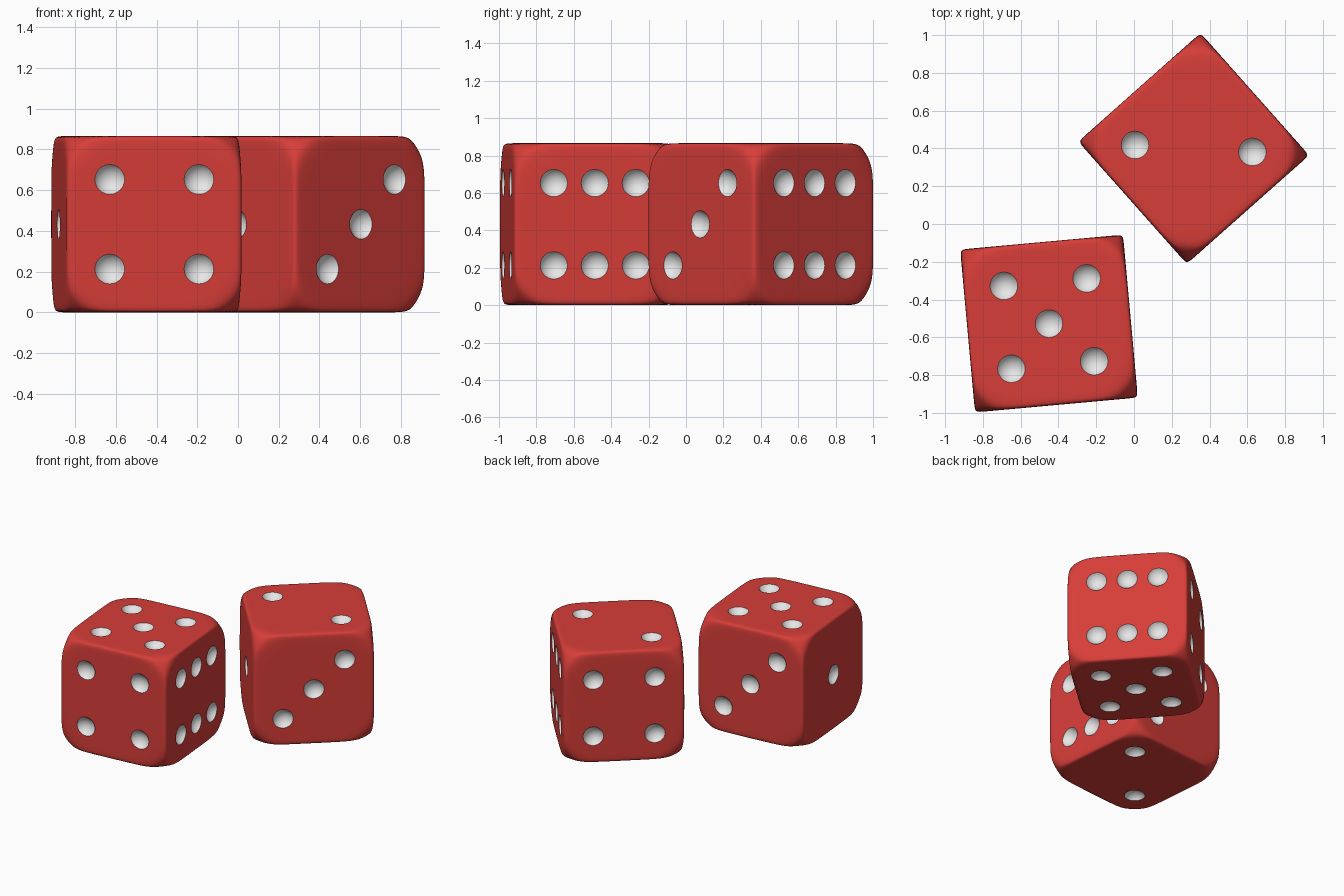
import bpy, bmesh, math
from mathutils import Matrix, Vector

if "Cube" in bpy.data.objects:
    bpy.data.objects.remove(bpy.data.objects["Cube"])

SIZE = 0.866
H = SIZE / 2          # half the cube
BALL = 0.678          # sphere that trims the corners
STEP = 0.22           # pip spacing
PIP_R, PIP_DEPTH = 0.073, 0.042


def material(name, rgb):
    m = bpy.data.materials.new(name)
    m.diffuse_color = (*rgb, 1)
    m.use_nodes = True
    m.node_tree.nodes["Principled BSDF"].inputs["Base Color"].default_value = m.diffuse_color
    return m


MATS = [material("red body", (0.68, 0.047, 0.04)), material("white pips", (0.8, 0.8, 0.8))]


def new_object(name, bm):
    mesh = bpy.data.meshes.new(name)
    bm.to_mesh(mesh)
    bm.free()
    for m in MATS:
        mesh.materials.append(m)
    ob = bpy.data.objects.new(name, mesh)
    bpy.context.collection.objects.link(ob)
    return ob


# body: gridded cube pulled onto a softened cube-and-sphere intersection
def body():
    bm = bmesh.new()
    bmesh.ops.create_cube(bm, size=2)
    bmesh.ops.subdivide_edges(bm, edges=bm.edges[:], cuts=35, use_grid_fill=True)
    for v in bm.verts:
        p = Vector([math.sin(c * math.pi / 2) * H for c in v.co])
        terms = [abs(c) / H for c in p] + [p.length / BALL]
        v.co = p / sum(t ** 40 for t in terms) ** (1 / 40)
    bmesh.ops.recalc_face_normals(bm, faces=bm.faces[:])
    return new_object("die_body", bm)


# pip layouts as (right, up) grid steps on each face
RISING = [(-1, -1), (1, 1)]
CORNERS = RISING + [(-1, 1), (1, -1)]
FACES = [
    ((0, 0, 1), CORNERS + [(0, 0)]),
    ((0, 0, -1), RISING),
    ((0, -1, 0), CORNERS),
    ((0, 1, 0), RISING + [(0, 0)]),
    ((1, 0, 0), CORNERS + [(0, -1), (0, 1)]),
    ((-1, 0, 0), [(0, 0)]),
]


# shallow round recesses, cut by spheres sitting just outside each face
def pip_cutter():
    r = (PIP_R ** 2 + PIP_DEPTH ** 2) / (2 * PIP_DEPTH)
    bm = bmesh.new()
    for normal, spots in FACES:
        n = Vector(normal)
        if n.z:
            right, up = Vector((1, 0, 0)), Vector((0, 1, 0))
        else:
            up = Vector((0, 0, 1))
            right = up.cross(n)
        turn = n.to_track_quat('Z', 'Y').to_matrix().to_4x4()
        for a, b in spots:
            centre = n * (H + r - PIP_DEPTH) + (right * a + up * b) * STEP
            bmesh.ops.create_uvsphere(bm, u_segments=32, v_segments=24, radius=r,
                                      matrix=Matrix.Translation(centre) @ turn)
    for f in bm.faces:
        f.material_index = 1
    ob = new_object("pip_cutter", bm)
    ob.hide_render = True
    return ob


base, cutter = body(), pip_cutter()
cut = base.modifiers.new("pips", 'BOOLEAN')
cut.operation = 'DIFFERENCE'
cut.solver = 'EXACT'
cut.object = cutter
deps = bpy.context.evaluated_depsgraph_get()
die_mesh = bpy.data.meshes.new_from_object(base.evaluated_get(deps))
bpy.data.objects.remove(base)
bpy.data.objects.remove(cutter)

for p in die_mesh.polygons:
    p.use_smooth = True
die_mesh.set_sharp_from_angle(angle=math.radians(35))

# two copies of the same die; the back one is rolled upside down
for name, x, y, roll, spin in (("front_die", -0.45, -0.527, 0, 5.2),
                               ("back_die", 0.316, 0.4, 180, 41.6)):
    ob = bpy.data.objects.new(name, die_mesh)
    bpy.context.collection.objects.link(ob)
    ob.location = (x, y, H)
    ob.rotation_euler = (math.radians(roll), 0, math.radians(spin))
